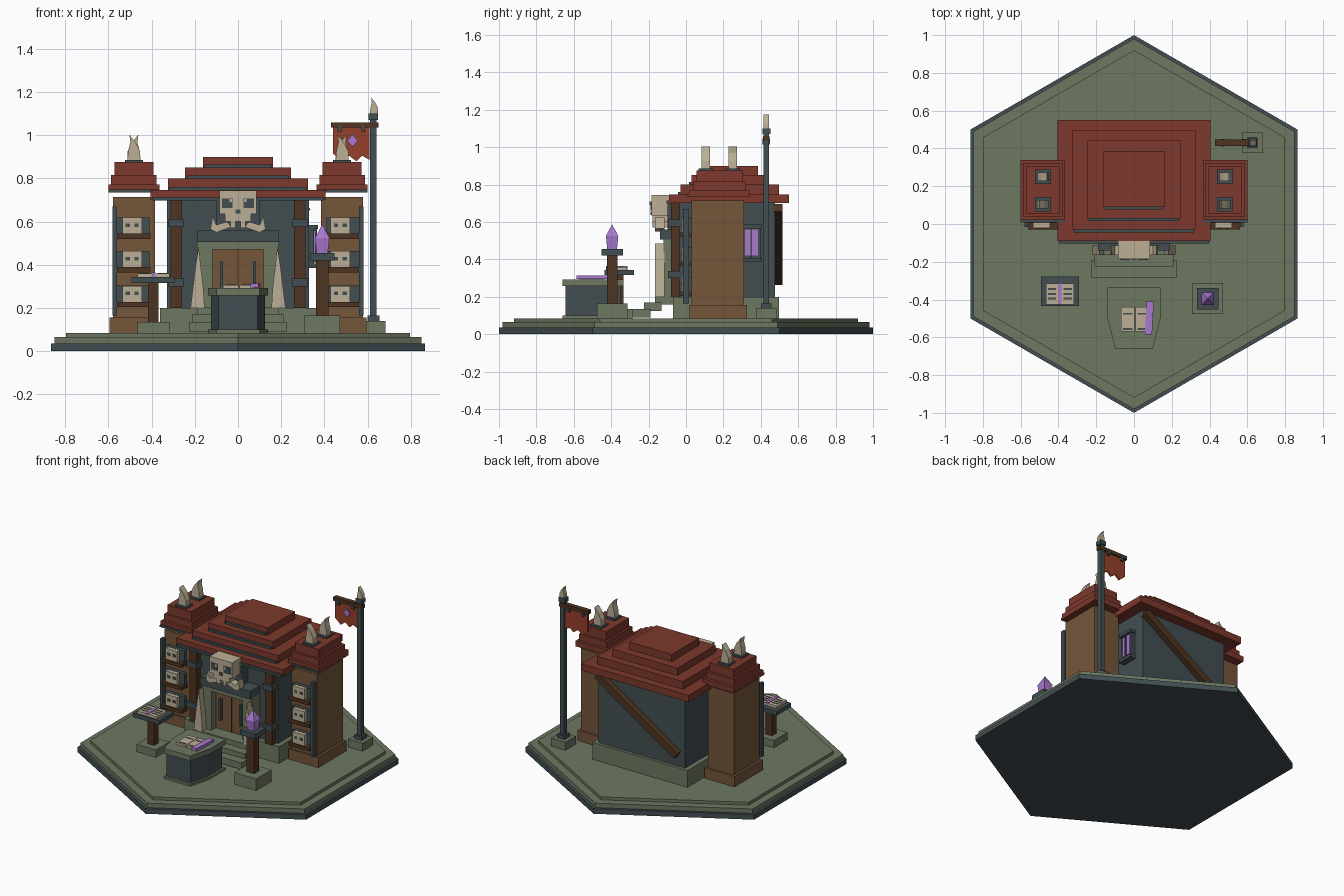
import bpy, bmesh, math
from mathutils import Matrix, Vector

if "Cube" in bpy.data.objects:
    bpy.data.objects.remove(bpy.data.objects["Cube"])


def mat(name, r, g, b):
    m = bpy.data.materials.new(name)
    m.diffuse_color = (r, g, b, 1)
    m.use_nodes = True
    m.node_tree.nodes["Principled BSDF"].inputs["Base Color"].default_value = m.diffuse_color
    return m


SLATE = mat("slate", .055, .077, .085)
OLIVE = mat("olive_stone", .155, .185, .120)
RED = mat("roof_red", .205, .040, .025)
FLAG = mat("banner_red", .30, .050, .024)
BROWN = mat("tan_brown", .175, .092, .042)
DARK = mat("dark_wood", .075, .034, .015)
BONE = mat("bone", .50, .43, .30)
PURPLE = mat("purple", .40, .19, .62)


def finish(name, bm, m):
    bmesh.ops.recalc_face_normals(bm, faces=bm.faces)
    me = bpy.data.meshes.new(name)
    bm.to_mesh(me)
    bm.free()
    me.materials.append(m)
    ob = bpy.data.objects.new(name, me)
    bpy.context.collection.objects.link(ob)
    return ob


def box(name, m, x, y, z, rot=None):
    """Box from (min, max) ranges, optionally rotated about its centre by (angle, axis)."""
    bm = bmesh.new()
    size = [r[1] - r[0] for r in (x, y, z)]
    mid = Vector([(r[0] + r[1]) / 2 for r in (x, y, z)])
    mx = Matrix.Translation(mid)
    if rot:
        mx = mx @ Matrix.Rotation(rot[0], 4, rot[1])
    bmesh.ops.create_cube(bm, size=1, matrix=mx @ Matrix.Diagonal((*size, 1)))
    return finish(name, bm, m)


def cbox(name, m, cx, cy, hx, hy, z0, z1):
    return box(name, m, (cx - hx, cx + hx), (cy - hy, cy + hy), (z0, z1))


def prism(name, m, pts, lo, hi, axis="Z"):
    """Extrude a profile: (x, y) along Z, or (x, z) along Y."""
    bm = bmesh.new()
    put = (lambda a, b, c: (a, b, c)) if axis == "Z" else (lambda a, b, c: (a, c, b))
    f = bm.faces.new([bm.verts.new(put(a, b, lo)) for a, b in pts])
    r = bmesh.ops.extrude_face_region(bm, geom=[f])
    vs = [v for v in r["geom"] if isinstance(v, bmesh.types.BMVert)]
    bmesh.ops.translate(bm, verts=vs, vec=put(0, 0, hi - lo))
    return finish(name, bm, m)


def horn(name, x, y, z, s, h=.13, w=.03, t=.022):
    """Curved blade horn whose tip leans toward side s."""
    pts = [(-w, 0), (w, 0), (w * .95, h * .35), (w * .25, h * .7), (-w * .7, h),
           (-w * .55, h * .7), (-w * .9, h * .35)]
    prism(name, BONE, [(x - s * a, z + b) for a, b in pts], y - t, y + t, "Y")


def hexagon(r):
    return [(r * math.sin(i * math.pi / 3), r * math.cos(i * math.pi / 3)) for i in range(6)]


# Hexagonal ground slabs
prism("ground_base", SLATE, hexagon(1), 0, .035)
prism("ground_middle", OLIVE, hexagon(.98), .035, .065)
prism("ground_top", OLIVE, hexagon(.92), .065, .085)

# Hall: foundation, walls, steps
box("foundation", OLIVE, (-.36, .36), (-.07, .497), (.085, .2))
box("hall_walls", SLATE, (-.328, .328), (-.035, .477), (.2, .72))
for i, (hx, y0, y1) in enumerate([(.225, -.285, -.19), (.21, -.225, -.13), (.19, -.165, -.06)]):
    box("step", OLIVE, (-hx, hx), (y0, y1), (.09 + .034 * i, .135 + .034 * i))

# Stepped hall roof with a slate strip along the front of each tier
tiers = [(.405, -.09, .55, .70, .747), (.325, -.03, .497, .747, .80),
         (.245, .03, .444, .80, .85), (.162, .09, .386, .85, .90)]
for hx, y0, y1, z0, z1 in tiers:
    box("hall_roof_tier", RED, (-hx, hx), (y0, y1), (z0, z1))
    box("hall_roof_strip", SLATE, (-hx + .008, hx - .008), (y0 - .014, y0 + .01), (z0 - .002, z0 + .014))

# Back brace
box("back_brace", DARK, (-.34, .38), (.47, .515), (.455, .505), (-math.radians(33), "Y"))

# Side window on the right wall
box("window_frame", SLATE, (.32, .352), (.30, .40), (.40, .58))
box("window_glass", PURPLE, (.33, .358), (.315, .385), (.42, .56))
box("window_bar", SLATE, (.33, .366), (.344, .354), (.41, .57))
for z in (.395, .575):
    box("window_sill", SLATE, (.32, .37), (.295, .405), (z - .01, z + .01))

# Doorway
box("door", BROWN, (-.118, .118), (-.07, -.03), (.2, .47))
box("door_seam", DARK, (-.003, .003), (-.073, -.06), (.2, .47))
box("door_lintel", OLIVE, (-.19, .19), (-.12, -.03), (.47, .505))
box("door_header", SLATE, (-.19, .19), (-.14, -.03), (.505, .56))

# Mirrored front parts
for s in (-1, 1):
    def sx(a, b):
        return tuple(sorted((s * a, s * b)))
    box("door_jamb", OLIVE, sx(.118, .19), (-.12, -.03), (.2, .47))
    box("door_handle", SLATE, sx(.07, .084), (-.09, -.06), (.27, .415))
    box("front_post", DARK, sx(.26, .312), (-.08, -.03), (.2, .70))
    for z in (.30, .575):
        box("post_clamp", SLATE, sx(.25, .325), (-.095, -.03), (z, z + .037))
    # Door tusks
    tusk = [(.22, .2), (.155, .2), (.16, .29), (.172, .39), (.182, .485), (.196, .40), (.208, .30)]
    prism("door_tusk", BONE, [(s * a, b) for a, b in tusk], -.165, -.115, "Y")
    # Skull side parts
    prism("skull_tusk", BONE, [(s * a, b) for a, b in
          [(.03, .575), (.10, .55), (.128, .565), (.118, .625), (.10, .585), (.05, .60)]], -.165, -.115, "Y")
    box("skull_eye", SLATE, sx(.025, .073), (-.19, -.18), (.662, .708))
    box("skull_eye_glint", BONE, sx(.025, .04), (-.194, -.18), (.69, .708))
    box("skull_tooth", BONE, sx(.012, .035), (-.18, -.10), (.57, .605))

    # Tower
    cx, cy = s * .482, .17
    cbox("tower_base", BROWN, cx, cy + .002, .113, .153, .085, .155)
    cbox("tower_body", BROWN, cx, cy, .097, .14, .155, .715)
    for hx, hy, z0, z1 in [(.118, .16, .735, .772), (.105, .14, .772, .815), (.09, .125, .815, .875)]:
        cbox("tower_roof_tier", RED, cx, .18, hx, hy, z0, z1)
    box("tower_roof_strip", SLATE, (cx - .118, cx + .118), (.008, .03), (.735, .748))
    for y, lean in ((.105, -1), (.25, 1)):
        cbox("horn_socket", SLATE, cx, y, .042, .038, .855, .885)
        horn("roof_horn", cx, y, .885, lean, .118)

    # Shelves with small skulls
    box("shelf_pole", SLATE, sx(.56, .58), (-.015, .015), (.165, .67))
    for z in (.205, .365, .52):
        box("shelf", DARK, sx(.405, .56), (-.03, .04), (z, z + .024))
        box("shelf_back", SLATE, sx(.41, .56), (.005, .035), (z + .024, z + .10))
        cbox("small_skull", BONE, cx - .008, 0, .045, .022, z + .024, z + .098)
        for dx in (-.02, .02):
            cbox("small_skull_eye", SLATE, cx - .008 + dx, -.022, .01, .003, z + .055, z + .072)

# Skull over the door
box("skull_head", BONE, (-.085, .085), (-.185, -.05), (.635, .745))
box("skull_jaw", BONE, (-.06, .06), (-.18, -.06), (.60, .635))
box("skull_nose", SLATE, (-.012, .012), (-.189, -.18), (.637, .657))
box("skull_mount", SLATE, (-.10, .10), (-.10, -.03), (.56, .70))

# Altar with open book and ribbon
altar = [(-.14, -.335), (.14, -.335), (.14, -.50), (.10, -.66), (-.10, -.66), (-.14, -.50)]


def scaled(k):
    return [(a * k, -.50 + (b + .50) * k) for a, b in altar]


prism("altar_foot", OLIVE, scaled(1.0), .085, .10)
prism("altar_body", SLATE, scaled(.9), .10, .257)
prism("altar_top", OLIVE, scaled(1.0), .257, .292)
for s in (-1, 1):
    c = .005 + s * .038
    cbox("altar_page", BONE, c, -.505, .036, .065, .292, .307)
    for y in (-.475, -.555):
        cbox("altar_page_mark", SLATE, c, y, .025, .005, .306, .309)
box("altar_ribbon", PURPLE, (.062, .10), (-.585, -.41), (.294, .313), (math.radians(-3), "Z"))

# Reading stand
cbox("stand_base", OLIVE, -.392, -.36, .074, .074, .085, .135)
cbox("stand_post", DARK, -.392, -.36, .025, .025, .135, .315)
cbox("stand_top", SLATE, -.392, -.357, .10, .078, .315, .343)
for s in (-1, 1):
    cbox("stand_page", BONE, -.392 + s * .04, -.37, .034, .055, .343, .36)
    for y in (-.345, -.37, -.395):
        cbox("stand_page_mark", SLATE, -.392 + s * .042, y, .022, .005, .359, .362)
cbox("stand_bookmark", PURPLE, -.392, -.37, .009, .057, .343, .364)

# Crystal pedestal
cx, cy = .39, -.395
cbox("pedestal_base", OLIVE, cx, cy, .082, .082, .085, .165)
cbox("pedestal_post", DARK, cx, cy, .028, .028, .165, .42)
cbox("pedestal_cap", SLATE, cx, cy, .057, .057, .42, .455)
bm = bmesh.new()
for r0, r1, z0, z1 in [(.026, .033, .455, .525), (.033, 0, .525, .588)]:
    mx = Matrix.Translation((cx, cy, (z0 + z1) / 2)) @ Matrix.Rotation(math.pi / 4, 4, "Z")
    bmesh.ops.create_cone(bm, cap_ends=True, segments=4, radius1=r0 * 1.414, radius2=r1 * 1.414,
                          depth=z1 - z0, matrix=mx)
finish("crystal", bm, PURPLE)

# Flagpole and banner
cx, cy = .627, .43
cbox("flagpole_base", OLIVE, cx, cy, .055, .055, .085, .14)
cbox("flagpole_collar", SLATE, cx, cy, .028, .028, .14, .165)
cbox("flagpole", SLATE, cx, cy, .015, .015, .165, 1.08)
cbox("flagpole_cap", SLATE, cx, cy, .022, .022, 1.07, 1.10)
horn("flagpole_horn", cx + .003, cy, 1.10, -1, .075, .019, .015)
box("flag_crossbar", DARK, (.43, .65), (cy - .017, cy + .017), (1.035, 1.06))
for x in (.47, .58):
    cbox("flag_strap", SLATE, x, cy, .009, .02, 1.015, 1.045)
prism("flag", FLAG, [(.44, 1.035), (.61, 1.035), (.61, .885), (.575, .905), (.548, .88), (.515, .905),
                     (.48, .88), (.44, .915)], cy - .006, cy + .006, "Y")
prism("flag_gem", PURPLE, [(.53, 1.005), (.555, .975), (.53, .945), (.505, .975)], cy - .013, cy - .005, "Y")
